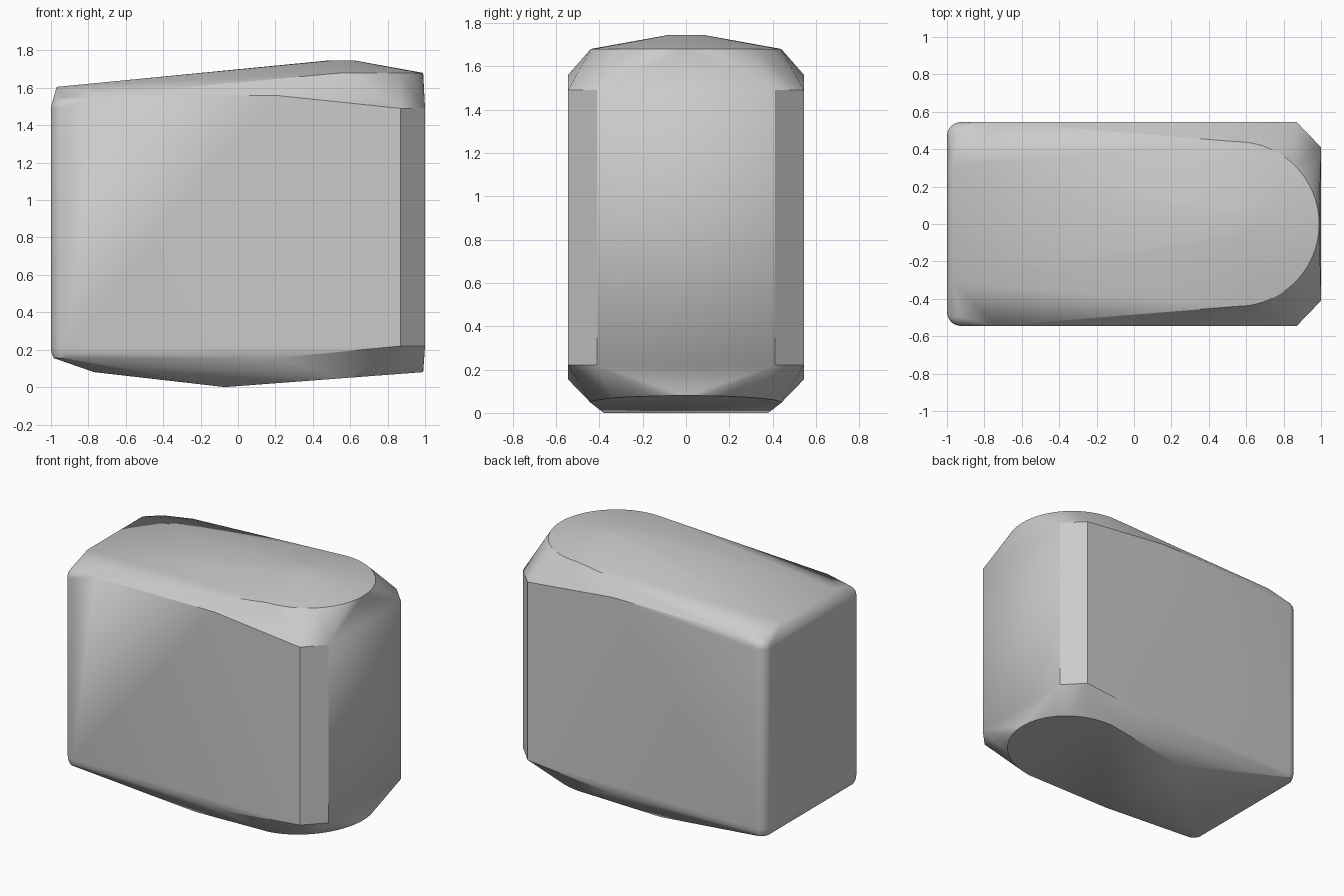
import bpy
import bmesh
from math import sin, cos, pi, radians

old = bpy.data.objects.get("Cube")
if old:
    bpy.data.objects.remove(old, do_unlink=True)

grey = bpy.data.materials.new("plain_grey")
grey.use_nodes = True
colour = (0.6, 0.6, 0.6, 1)
grey.diffuse_color = colour
grey.node_tree.nodes["Principled BSDF"].inputs["Base Color"].default_value = colour

SIDE = 0.545
points = []


def both(x, y, z):
    """Add a point and its mirror across the lengthwise centre plane."""
    points.extend([(x, y, z), (x, -y, z)])


def arc(cx, cy, radius, start, end, steps, height):
    """Mirrored arc in plan, with its height given by a rule on x."""
    for i in range(steps + 1):
        a = start + (end - start) * i / steps
        x = cx + radius * cos(a)
        both(x, cy + radius * sin(a), height(x))


# Side walls and the chamfered upright edges
for x, z in ((-0.74, 1.56), (0.2, 1.56), (0.87, 1.49), (0.87, 0.22), (0.2, 0.155)):
    both(x, SIDE, z)
for z in (0.22, 1.49):
    both(1, 0.41, z)

# Top: round rim, small raised cap and the low straight end
arc(0.55, 0, 0.44, 0, pi / 2, 24, lambda x: 1.68)
arc(0.55, 0, 0.08, 0, pi, 16, lambda x: 1.745)
both(-0.97, 0.31, 1.605)

# Bottom: round sloping rim, lowest ridge and the upturned end
arc(0.55, 0, 0.44, 0, pi / 2, 24, lambda x: 0.08 * (x + 0.07) / 1.06)
both(-0.07, 0.38, 0)
both(-0.77, 0.31, 0.08)

# Rounded upright edges with softened ends
R = 0.075
for i in range(5):
    t = radians(18 * i)
    arc(-1 + R, SIDE - R, R * cos(t), pi / 2, pi, 8, lambda x: 1.49 + 0.065 * sin(t))
for radius, z in ((R, 0.21), (0.071, 0.18), (0.06, 0.155)):
    arc(-1 + R, SIDE - R, radius, pi / 2, pi, 8, lambda x: z)

# Wrap one convex shell around all the outlines
bm = bmesh.new()
for p in points:
    bm.verts.new(p)
bmesh.ops.remove_doubles(bm, verts=bm.verts, dist=0.0005)
bmesh.ops.convex_hull(bm, input=bm.verts)
loose = [v for v in bm.verts if not v.link_faces]
bmesh.ops.delete(bm, geom=loose, context="VERTS")
bmesh.ops.dissolve_limit(bm, angle_limit=radians(0.3), verts=bm.verts, edges=bm.edges)
bmesh.ops.recalc_face_normals(bm, faces=bm.faces)
mesh = bpy.data.meshes.new("body")
bm.to_mesh(mesh)
bm.free()
mesh.materials.append(grey)

body = bpy.data.objects.new("body", mesh)
bpy.context.collection.objects.link(body)
bpy.context.view_layer.objects.active = body
body.select_set(True)
bpy.ops.object.shade_smooth_by_angle(angle=radians(30))
